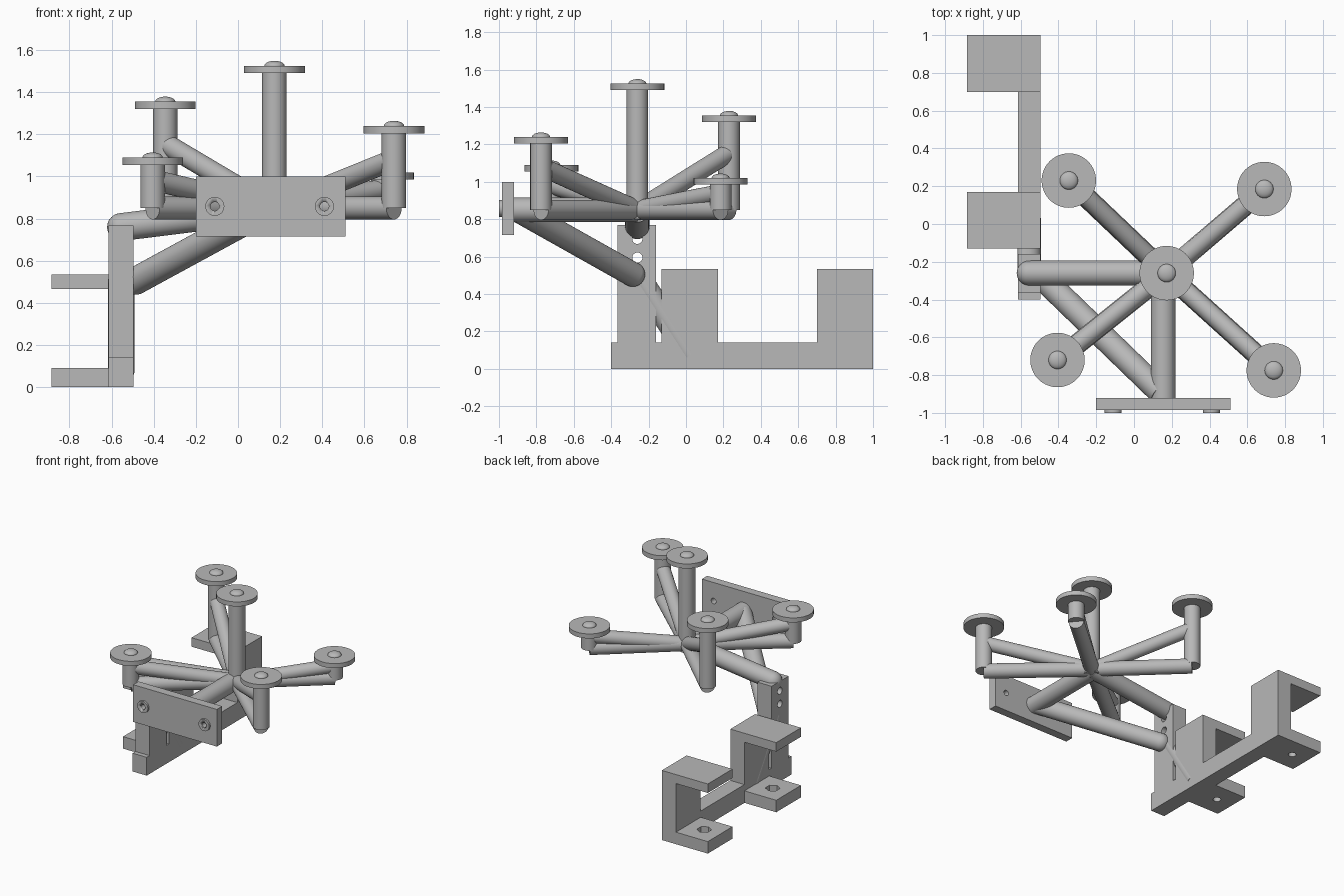
import bpy
import math
from mathutils import Vector

cube = bpy.data.objects.get("Cube")
if cube:
    bpy.data.objects.remove(cube, do_unlink=True)

GREY = (0.48, 0.48, 0.48, 1)
grey = bpy.data.materials.new("plain grey")
grey.use_nodes = True
grey.diffuse_color = GREY
grey.node_tree.nodes["Principled BSDF"].inputs["Base Color"].default_value = GREY


def finish(name, smooth=True):
    ob = bpy.context.object
    ob.name = name
    ob.data.materials.clear()
    ob.data.materials.append(grey)
    if smooth:
        bpy.ops.object.shade_smooth_by_angle(angle=math.radians(35))
    return ob


def box(name, low, high):
    low, high = Vector(low), Vector(high)
    bpy.ops.mesh.primitive_cube_add(size=1, location=(low + high) / 2)
    ob = finish(name, False)
    ob.scale = high - low
    bpy.ops.object.transform_apply(location=False, rotation=False, scale=True)
    return ob


def rod(name, start, end, radius, sides=40):
    start, end = Vector(start), Vector(end)
    axis = end - start
    bpy.ops.mesh.primitive_cylinder_add(vertices=sides, radius=radius, depth=axis.length,
                                        location=(start + end) / 2,
                                        rotation=axis.to_track_quat("Z", "Y").to_euler())
    return finish(name, sides > 8)


def ball(name, centre, radius, height=None):
    bpy.ops.mesh.primitive_uv_sphere_add(segments=32, ring_count=16, radius=radius, location=centre)
    ob = finish(name)
    ob.scale.z = (height or radius) / radius
    return ob


def cut(target, cutter):
    cutter.hide_render = True
    mod = target.modifiers.new("hole", "BOOLEAN")
    mod.operation = "DIFFERENCE"
    mod.solver = "EXACT"
    mod.object = cutter
    bpy.context.view_layer.objects.active = target
    bpy.ops.object.modifier_apply(modifier=mod.name)
    bpy.data.objects.remove(cutter, do_unlink=True)


HUB = Vector((0.17, -0.26, 0.85))
X0, X1 = -0.615, -0.495      # thickness of the mounting frame
XM = (X0 + X1) / 2


def stand(name, x, y, bottom, top):
    """Upright post carrying a round pad with a domed stud."""
    rod(name + "_post", (x, y, bottom), (x, y, top - 0.02), 0.058)
    rod(name + "_pad", (x, y, top - 0.035), (x, y, top), 0.144, 64)
    ball(name + "_stud", (x, y, top), 0.048, 0.024)


# Centre post and four outer posts, each on a level arm and a sloping arm
stand("centre", 0.173, HUB.y, HUB.z - 0.05, 1.525)
for name, x, y, top in (("front_left", 0.74, -0.775, 1.24),
                        ("front_right", -0.405, -0.72, 1.09),
                        ("back_right", -0.345, 0.23, 1.355),
                        ("back_left", 0.69, 0.185, 1.02)):
    stand(name, x, y, HUB.z, top)
    rise = 0.65 * (top - 0.035 - HUB.z)
    rod(name + "_level_arm", HUB, (x, y, HUB.z), 0.054)
    rod(name + "_sloping_arm", HUB, (x, y, HUB.z + rise), 0.05)
    ball(name + "_arm_end", (x, y, HUB.z + rise), 0.05)

# Arms that join the hub, the front plate and the frame
elbow = (XM, -0.26, 0.76)
rod("side_arm", elbow, HUB, 0.066)
ball("side_arm_end", elbow, 0.066)
rod("front_arm", (0.155, -0.94, 0.85), (0.155, HUB.y, 0.85), 0.066)
foot, head = (-0.485, -0.285, 0.505), (0.14, -0.89, 0.845)
rod("brace", foot, head, 0.066)
ball("brace_end", foot, 0.066)

# Front plate with two pierced bosses
plate = box("front_plate", (-0.2, -0.985, 0.715), (0.51, -0.92, 1.0))
for side, x in (("right", -0.11), ("left", 0.41)):
    boss = rod(side + "_boss", (x, -1.0, 0.858), (x, -0.984, 0.858), 0.045)
    for part in (plate, boss):
        cut(part, rod("cutter", (x, -1.1, 0.858), (x, -0.9, 0.858), 0.021))

# Frame: rail, drilled upright and its embedded strut
box("rail", (X0, -0.4, 0), (X1, 1.0, 0.14))
upright = box("upright", (X0, -0.365, 0.0), (X1, -0.16, 0.768))
for z in (0.595, 0.695):
    cut(upright, rod("cutter", (-0.8, -0.26, z), (-0.3, -0.26, z), 0.027))
rod("strut", (XM, -0.26, 0.505), (XM, 0.02, 0.07), 0.063)

# Two clamps with a bolt hole and nut recess in the lower jaw
for name, y in (("front", -0.13), ("back", 0.7)):
    box(name + "_clamp_wall", (X0, y, 0), (X1, y + 0.3, 0.534))
    box(name + "_clamp_upper_jaw", (-0.885, y, 0.465), (X0, y + 0.3, 0.534))
    jaw = box(name + "_clamp_lower_jaw", (-0.885, y, 0), (X0, y + 0.3, 0.092))
    c = (-0.75, y + 0.15)
    cut(jaw, rod("cutter", (*c, -0.1), (*c, 0.2), 0.028))
    cut(jaw, rod("cutter", (*c, 0.045), (*c, 0.2), 0.052, 6))
